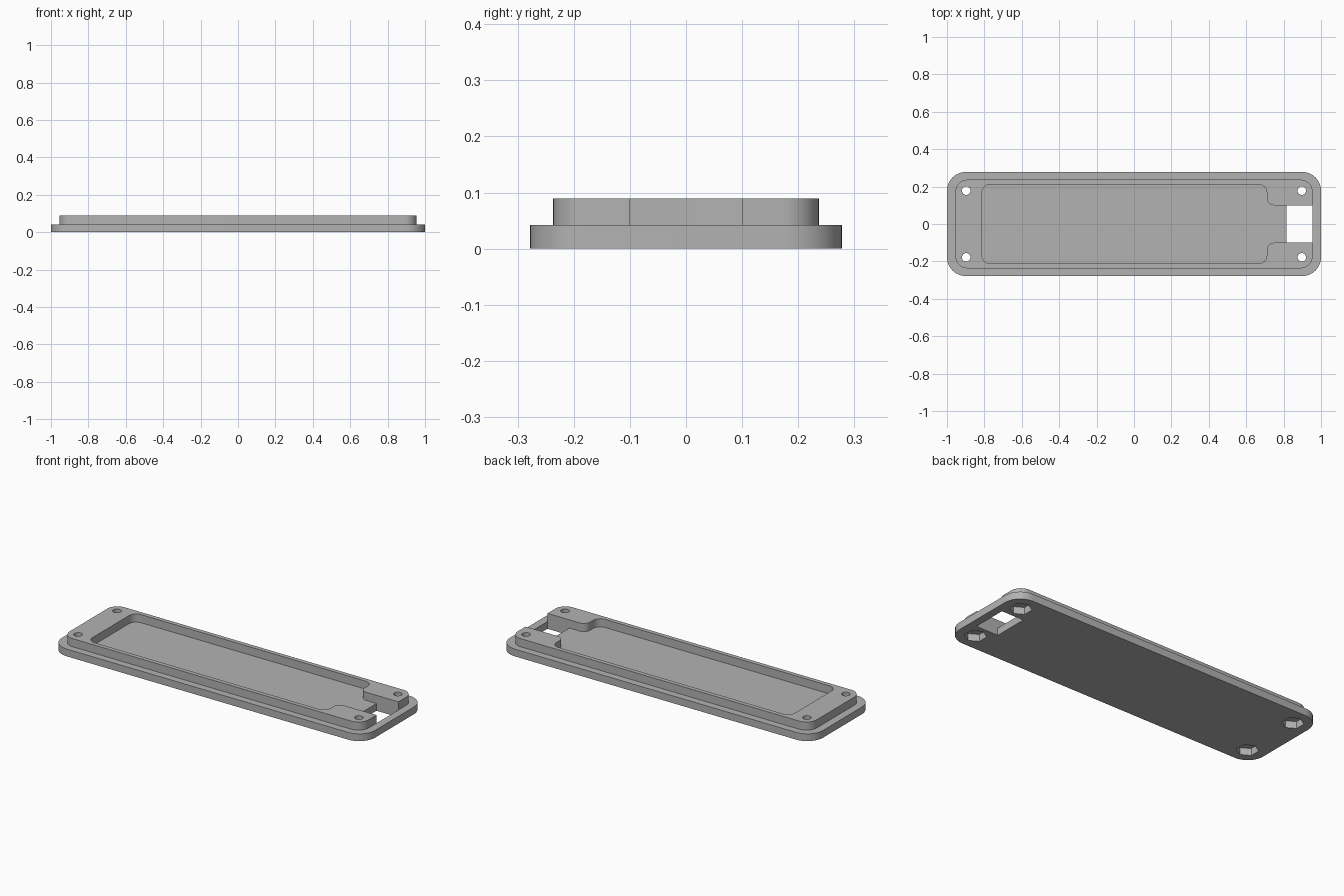
import bpy, bmesh, math

if "Cube" in bpy.data.objects:
    bpy.data.objects.remove(bpy.data.objects["Cube"], do_unlink=True)

BASE_TOP, RIM_TOP = 0.042, 0.089

grey = bpy.data.materials.new("plain grey")
grey.use_nodes = True
grey.diffuse_color = (0.45, 0.45, 0.45, 1)
grey.node_tree.nodes["Principled BSDF"].inputs["Base Color"].default_value = (0.45, 0.45, 0.45, 1)


def rounded(corners, steps=10):
    """Round each (x, y, radius) corner of a polygon with right angles."""
    pts = []
    for i, (x, y, r) in enumerate(corners):
        if r == 0:
            pts.append((x, y))
            continue
        ends = []
        for qx, qy, _ in (corners[i - 1], corners[(i + 1) % len(corners)]):
            d = math.hypot(qx - x, qy - y)
            ends.append(((qx - x) / d * r, (qy - y) / d * r))
        (ax, ay), (bx, by) = ends
        for k in range(steps + 1):
            t = k / steps * math.pi / 2
            u, v = 1 - math.sin(t), 1 - math.cos(t)
            pts.append((x + ax * u + bx * v, y + ay * u + by * v))
    return pts


def rectangle(x0, x1, y, r=0):
    return rounded([(x0, -y, r), (x1, -y, r), (x1, y, r), (x0, y, r)])


def ring(cx, cy, r, n, turn=0):
    return [(cx + r * math.cos(turn + k * math.tau / n),
             cy + r * math.sin(turn + k * math.tau / n)) for k in range(n)]


def prism(name, outline, z0, z1):
    bm = bmesh.new()
    face = bm.faces.new([bm.verts.new((x, y, z0)) for x, y in outline])
    top = bmesh.ops.extrude_face_region(bm, geom=[face])["geom"]
    for v in top:
        if isinstance(v, bmesh.types.BMVert):
            v.co.z = z1
    bmesh.ops.recalc_face_normals(bm, faces=bm.faces)
    mesh = bpy.data.meshes.new(name)
    bm.to_mesh(mesh)
    bm.free()
    mesh.materials.append(grey)
    obj = bpy.data.objects.new(name, mesh)
    bpy.context.collection.objects.link(obj)
    return obj


def combine(target, tool, operation):
    bpy.context.view_layer.objects.active = target
    mod = target.modifiers.new(operation.lower(), "BOOLEAN")
    mod.operation, mod.solver, mod.object = operation, "EXACT", tool
    bpy.ops.object.modifier_apply(modifier=mod.name)
    bpy.data.objects.remove(tool, do_unlink=True)


# Raised rim with the pocket and its open channel at the right end
rim = prism("rim", rectangle(-0.955, 0.955, 0.237, 0.065), BASE_TOP, RIM_TOP)
half = [(1.1, 0.1, 0), (0.71, 0.1, 0.04), (0.71, 0.212, 0.045), (-0.813, 0.212, 0.045)]
pocket = rounded(half + [(x, -y, r) for x, y, r in reversed(half)])
combine(rim, prism("pocket_cutter", pocket, 0, 0.2), "DIFFERENCE")

# Base plate joined to the rim, with the window cut through
cover = prism("cover_plate", rectangle(-1, 1, 0.278, 0.1), 0, BASE_TOP)
combine(cover, rim, "UNION")
combine(cover, prism("window_cutter", rectangle(0.815, 0.955, 0.1), -0.1, 0.06), "DIFFERENCE")

# Screw holes with hexagonal nut recesses underneath
for sx in (-1, 1):
    for sy in (-1, 1):
        x, y = sx * 0.897, sy * 0.178
        combine(cover, prism("hole_cutter", ring(x, y, 0.023, 24), -0.1, 0.2), "DIFFERENCE")
        combine(cover, prism("nut_cutter", ring(x, y, 0.058, 6, math.pi / 6), -0.1, 0.04), "DIFFERENCE")

bpy.ops.object.select_all(action="DESELECT")
cover.select_set(True)
bpy.context.view_layer.objects.active = cover
bpy.ops.object.shade_smooth_by_angle(angle=math.radians(30))
